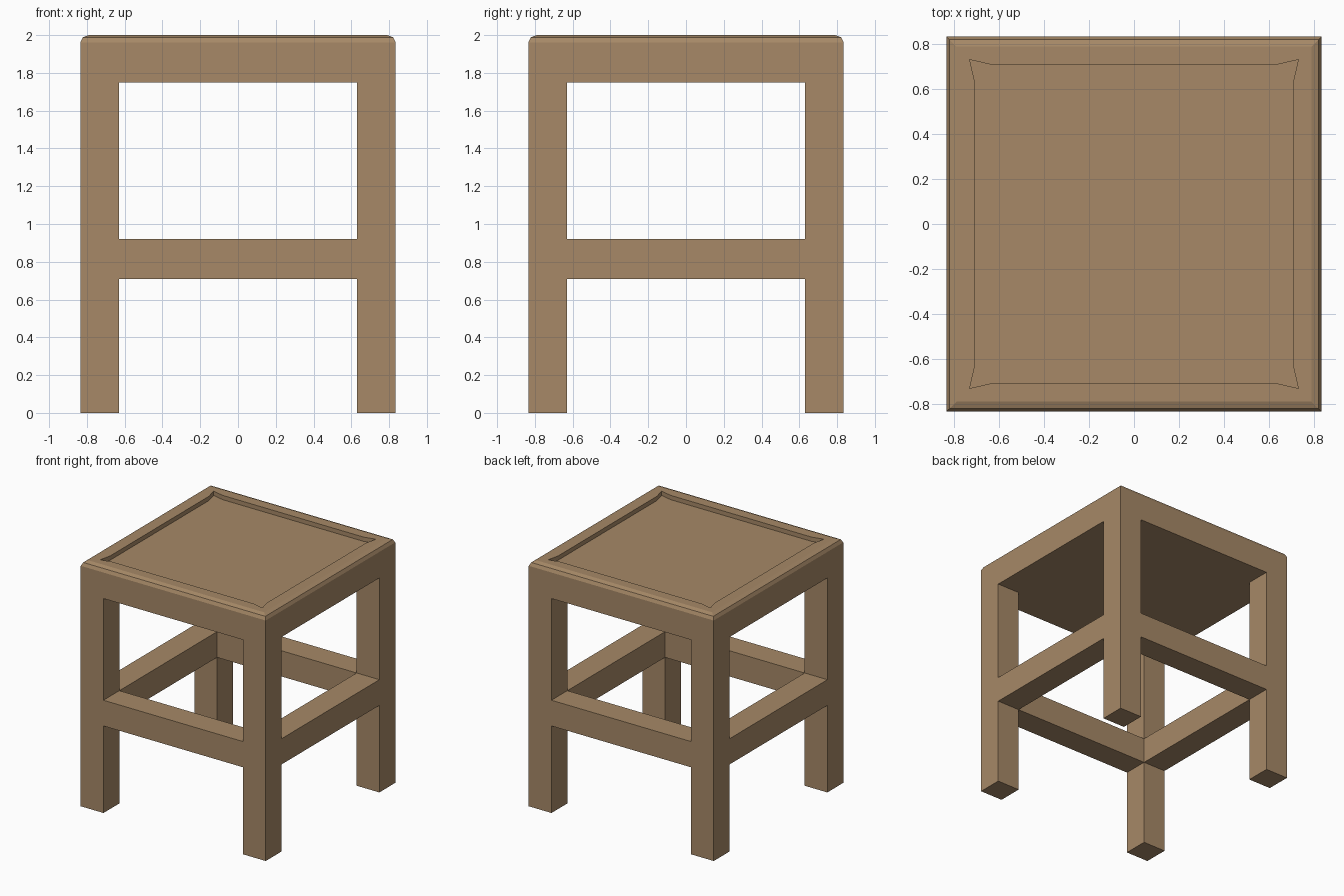
import bpy
import bmesh
from mathutils import Matrix, Vector

old = bpy.data.objects.get("Cube")
if old:
    bpy.data.objects.remove(old, do_unlink=True)

HALF = 0.835      # half width of the stool
INNER = 0.63      # inner side of the legs
UNDER = 1.75      # underside of the seat
RAIL = (0.71, 0.92)

wood = bpy.data.materials.new("light_brown_wood")
wood.use_nodes = True
colour = (0.385, 0.25, 0.136, 1)
wood.diffuse_color = colour
wood.node_tree.nodes["Principled BSDF"].inputs["Base Color"].default_value = colour


def add_object(name, bm):
    bmesh.ops.recalc_face_normals(bm, faces=bm.faces)
    mesh = bpy.data.meshes.new(name)
    bm.to_mesh(mesh)
    bm.free()
    mesh.materials.append(wood)
    obj = bpy.data.objects.new(name, mesh)
    bpy.context.collection.objects.link(obj)
    return obj


def add_box(name, low, high):
    low, high = Vector(low), Vector(high)
    bm = bmesh.new()
    bmesh.ops.create_cube(bm, size=1)
    bmesh.ops.scale(bm, vec=high - low, verts=bm.verts)
    bmesh.ops.translate(bm, vec=(low + high) / 2, verts=bm.verts)
    return add_object(name, bm)


def ring(bm, side_points, z):
    """Repeat the points of one side around all four sides."""
    verts = []
    for k in range(4):
        turn = Matrix.Rotation(k * 1.5707963, 3, "Z")
        verts += [bm.verts.new(turn @ Vector((x, y, z))) for x, y in side_points]
    return verts


def bridge(bm, a, b):
    n = len(a)
    for i in range(n):
        j = (i + 1) % n
        bm.faces.new((a[i], a[j], b[j], b[i]))


# Legs
for fb, sy in (("front", -1), ("back", 1)):
    for lr, sx in (("right", -1), ("left", 1)):
        xs = sorted((sx * INNER, sx * HALF))
        ys = sorted((sy * INNER, sy * HALF))
        add_box(f"{fb}_{lr}_leg", (xs[0], ys[0], 0), (xs[1], ys[1], UNDER))

# Rails between the legs
for s, end, side in ((-1, "front", "right"), (1, "back", "left")):
    a, b = sorted((s * INNER, s * HALF))
    add_box(f"{end}_rail", (-INNER, a, RAIL[0]), (INNER, b, RAIL[1]))
    add_box(f"{side}_rail", (a, -INNER, RAIL[0]), (b, INNER, RAIL[1]))

# Seat with a softened top edge
bm = bmesh.new()
profile = [(HALF, UNDER), (HALF, 1.962), (0.822, 1.988), (0.79, 2.0)]
loops = [ring(bm, [(-h, -h)], z) for h, z in profile]
bm.faces.new(loops[0])
for lower, upper in zip(loops, loops[1:]):
    bridge(bm, lower, upper)

# Shallow recess with flared corners
outline = [(-0.732, -0.732), (-0.635, -0.71), (0.635, -0.71)]
lip = ring(bm, outline, 2.0)
floor = ring(bm, outline, 1.965)
for k in range(4):
    outer = [loops[-1][k], loops[-1][(k + 1) % 4]]
    inner = [lip[(3 * k + i) % 12] for i in (3, 2, 1, 0)]
    bm.faces.new(outer + inner)
bridge(bm, lip, floor)
bm.faces.new(floor)
add_object("seat", bm)
